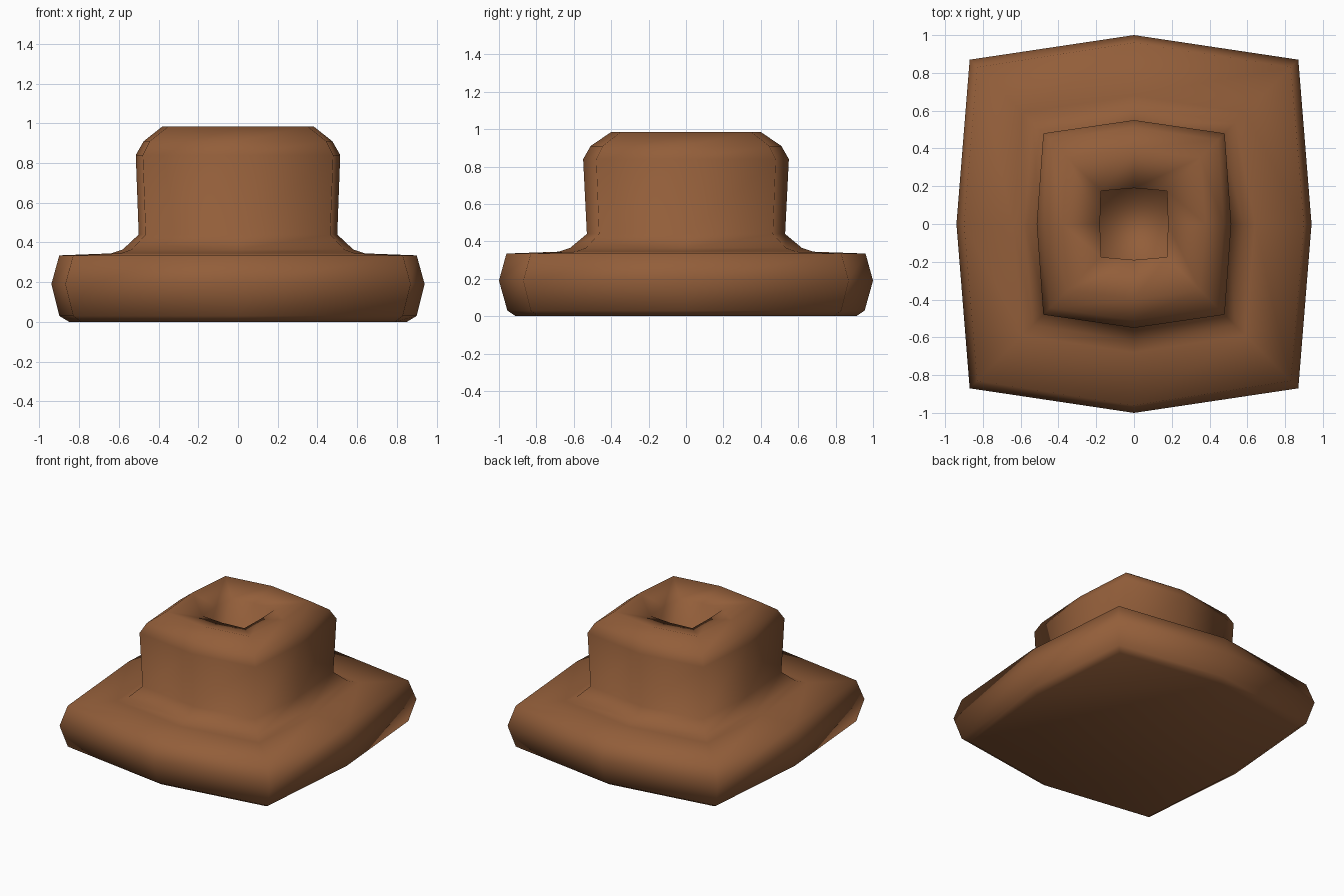
import bpy, bmesh

if "Cube" in bpy.data.objects:
    bpy.data.objects.remove(bpy.data.objects["Cube"])

# Each ring: half width on x, half width on y, corner x, corner y, height
RINGS = [
    (0.85, 0.91, 0.79, 0.79, 0.0),      # underside
    (0.90, 0.955, 0.83, 0.83, 0.03),
    (0.94, 1.00, 0.87, 0.87, 0.19),     # widest part of base
    (0.90, 0.96, 0.83, 0.83, 0.335),
    (0.64, 0.68, 0.59, 0.59, 0.345),    # fillet into the neck
    (0.58, 0.62, 0.535, 0.535, 0.365),
    (0.50, 0.53, 0.465, 0.465, 0.44),
    (0.515, 0.55, 0.48, 0.48, 0.84),    # neck
    (0.475, 0.51, 0.445, 0.445, 0.91),
    (0.38, 0.40, 0.35, 0.35, 0.985),    # rim
    (0.18, 0.19, 0.175, 0.175, 0.935),  # hole lip
    (0.18, 0.19, 0.175, 0.175, 0.62),   # hole floor
]


def ring_points(mx, my, cx, cy, z):
    return [(mx, 0, z), (cx, cy, z), (0, my, z), (-cx, cy, z),
            (-mx, 0, z), (-cx, -cy, z), (0, -my, z), (cx, -cy, z)]


# Single lofted body, base to hole floor
bm = bmesh.new()
loops = [[bm.verts.new(p) for p in ring_points(*r)] for r in RINGS]
for low, high in zip(loops, loops[1:]):
    for i in range(8):
        j = (i + 1) % 8
        bm.faces.new((low[i], low[j], high[j], high[i]))
bm.faces.new(loops[0][::-1])
bm.faces.new(loops[-1])
bmesh.ops.recalc_face_normals(bm, faces=bm.faces[:])
for f in bm.faces:
    f.smooth = True

mesh = bpy.data.meshes.new("socket_base")
bm.to_mesh(mesh)
bm.free()
body = bpy.data.objects.new("socket_base", mesh)
bpy.context.collection.objects.link(body)

brown = bpy.data.materials.new("brown")
brown.diffuse_color = (0.29, 0.112, 0.042, 1)
brown.use_nodes = True
brown.node_tree.nodes["Principled BSDF"].inputs["Base Color"].default_value = brown.diffuse_color
mesh.materials.append(brown)
